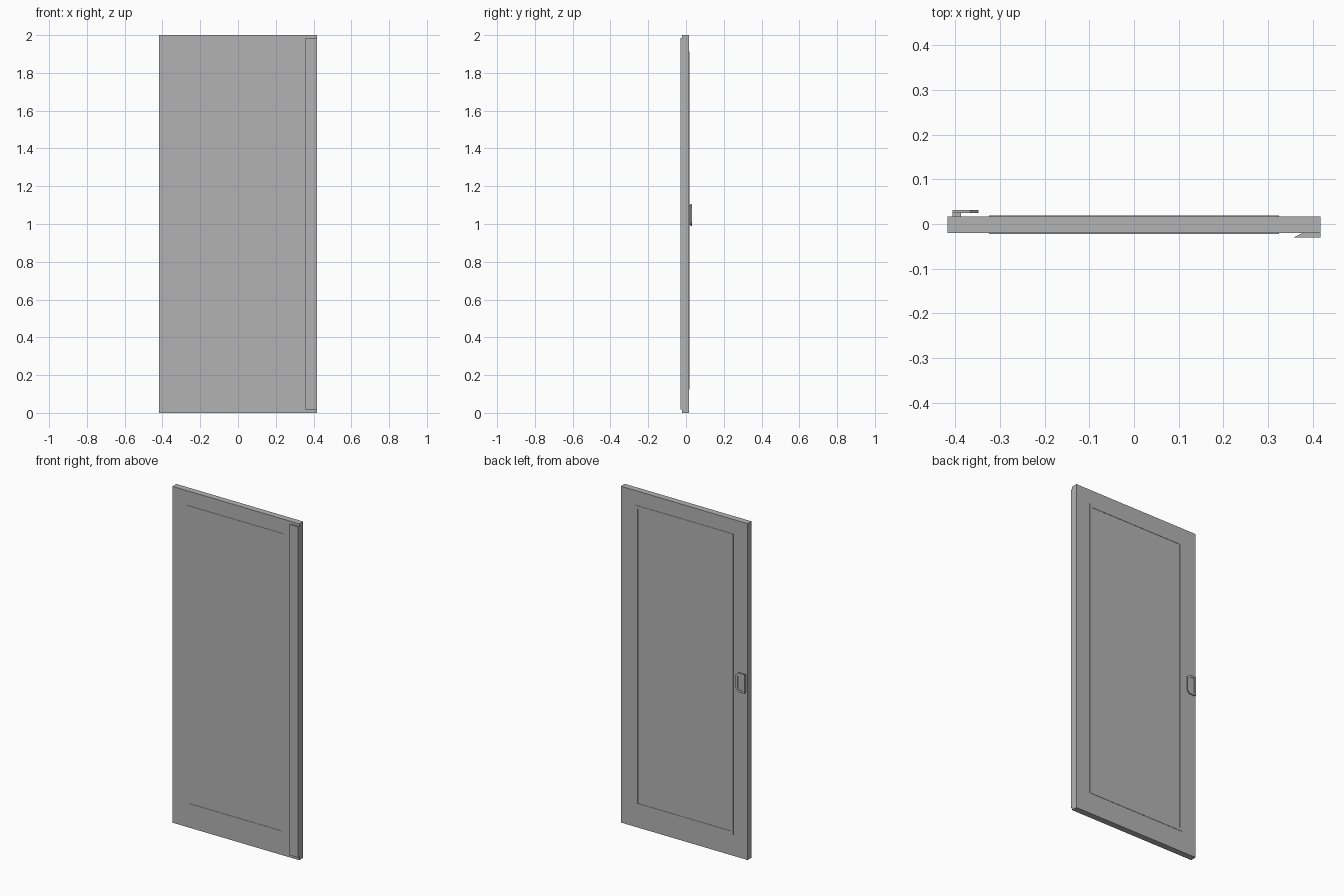
import bpy
import bmesh

if "Cube" in bpy.data.objects:
    bpy.data.objects.remove(bpy.data.objects["Cube"], do_unlink=True)

grey = bpy.data.materials.new("plain_grey")
grey.use_nodes = True
grey.diffuse_color = (0.45, 0.45, 0.45, 1)
grey.node_tree.nodes["Principled BSDF"].inputs["Base Color"].default_value = grey.diffuse_color


def finish(name, bm):
    bmesh.ops.recalc_face_normals(bm, faces=bm.faces)
    mesh = bpy.data.meshes.new(name)
    bm.to_mesh(mesh)
    bm.free()
    mesh.materials.append(grey)
    obj = bpy.data.objects.new(name, mesh)
    bpy.context.collection.objects.link(obj)
    return obj


def prism(name, profile, offset):
    """Extrude a closed outline of 3D points along an offset."""
    bm = bmesh.new()
    face = bm.faces.new([bm.verts.new(p) for p in profile])
    moved = bmesh.ops.extrude_face_region(bm, geom=[face])["geom"]
    verts = [v for v in moved if isinstance(v, bmesh.types.BMVert)]
    bmesh.ops.translate(bm, verts=verts, vec=offset)
    return finish(name, bm)


def box(name, x0, x1, y0, y1, z0, z1):
    outline = [(x0, y0, z0), (x1, y0, z0), (x1, y1, z0), (x0, y1, z0)]
    return prism(name, outline, (0, 0, z1 - z0))


def raised_rim(name, y0, y1):
    """Thin rectangular moulding around the centre panel."""
    half, width, low, high = 0.324, 0.019, 0.125, 1.914
    bm = bmesh.new()
    outer = [(-half, low), (half, low), (half, high), (-half, high)]
    inner_half = half - width
    inner = [(-inner_half, low + width), (inner_half, low + width),
             (inner_half, high - width), (-inner_half, high - width)]
    loops = [[bm.verts.new((x, y, z)) for x, z in ring]
             for ring, y in ((outer, y0), (outer, y1), (inner, y1), (inner, y0))]
    for a, b in zip(loops, loops[1:] + loops[:1]):
        for i in range(4):
            j = (i + 1) % 4
            bm.faces.new((a[i], a[j], b[j], b[i]))
    return finish(name, bm)


# Door slab with mouldings on both faces
FRONT, BACK, HALF = -0.02, 0.017, 0.417
box("door_slab", -HALF, HALF, FRONT, BACK, 0, 2)
raised_rim("front_moulding", FRONT + 0.001, FRONT - 0.002)
raised_rim("back_moulding", BACK - 0.001, BACK + 0.002)

# Undercut grip strip along the front edge
strip = [(0.357, -0.03, 0.018), (HALF, -0.03, 0.018),
         (HALF, FRONT, 0.018), (0.377, FRONT, 0.018)]
prism("grip_strip", strip, (0, 0, 1.967))

# Back handle: post and plate with clipped corners
box("handle_post", -0.406, -0.387, BACK, 0.026, 0.995, 1.1)
plate = [(-0.406, 0.025, 0.99), (-0.365, 0.025, 0.99), (-0.348, 0.025, 1.007),
         (-0.348, 0.025, 1.088), (-0.365, 0.025, 1.105), (-0.406, 0.025, 1.105)]
handle = prism("handle_plate", plate, (0, 0.006, 0))

# Shallow recess in the outer face of the plate
bm = bmesh.new()
bm.from_mesh(handle.data)
outer_face = max(bm.faces, key=lambda f: f.calc_center_median().y)
bmesh.ops.inset_region(bm, faces=[outer_face], thickness=0.014)
bmesh.ops.inset_region(bm, faces=[outer_face], thickness=0.001, depth=-0.003)
bm.to_mesh(handle.data)
bm.free()
